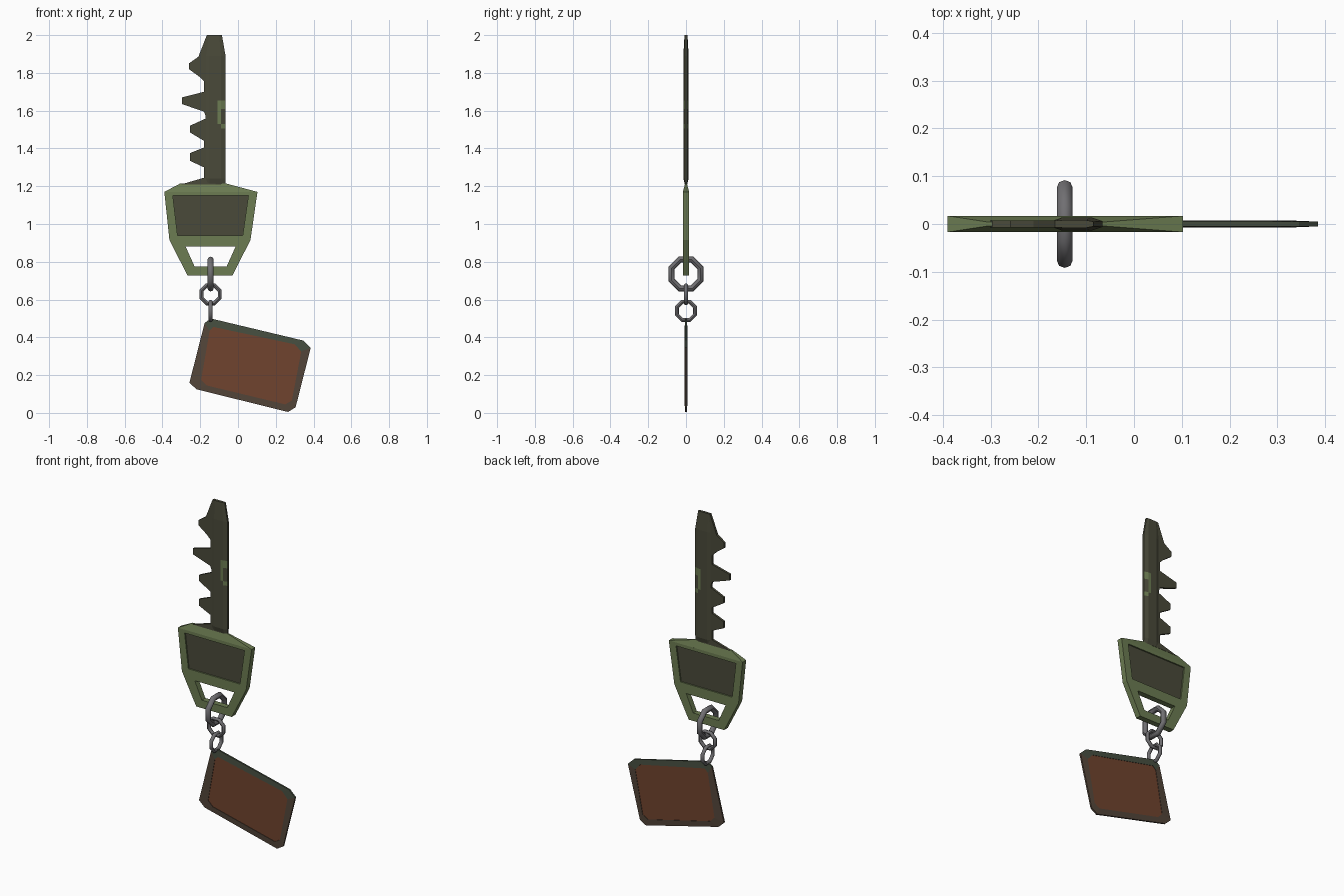
import bpy, bmesh, math
from mathutils import Matrix

if "Cube" in bpy.data.objects:
    bpy.data.objects.remove(bpy.data.objects["Cube"])


def material(name, rgb):
    m = bpy.data.materials.new(name)
    lin = [(c / 255 / 12.92) if c < 10 else ((c / 255 + 0.055) / 1.055) ** 2.4 for c in rgb]
    m.diffuse_color = (*lin, 1)
    m.use_nodes = True
    m.node_tree.nodes["Principled BSDF"].inputs["Base Color"].default_value = m.diffuse_color
    return m


GREEN = material("olive green", (108, 124, 82))
DARK = material("dark olive metal", (74, 74, 58))
METAL = material("grey steel", (112, 111, 114))
LEATHER = material("brown leather", (112, 67, 46))
RIM = material("dark brown rim", (84, 70, 58))
MOSS = material("mossy rim", (70, 78, 64))


def finish(name, bm, mats):
    bmesh.ops.remove_doubles(bm, verts=bm.verts, dist=1e-5)
    bmesh.ops.recalc_face_normals(bm, faces=bm.faces)
    me = bpy.data.meshes.new(name)
    bm.to_mesh(me)
    bm.free()
    for m in mats:
        me.materials.append(m)
    ob = bpy.data.objects.new(name, me)
    bpy.context.collection.objects.link(ob)
    return ob


def plate(name, outlines, half, mat):
    """Flat plate in the xz plane; outlines after the first are holes."""
    cu = bpy.data.curves.new(name, 'CURVE')
    cu.dimensions, cu.fill_mode, cu.extrude = '2D', 'BOTH', half
    for pts in outlines:
        s = cu.splines.new('POLY')
        s.points.add(len(pts) - 1)
        s.use_cyclic_u = True
        for p, (x, z) in zip(s.points, pts):
            p.co = (x, z, 0, 1)
    tmp = bpy.data.objects.new(name + "_curve", cu)
    me = bpy.data.meshes.new_from_object(tmp)
    bpy.data.objects.remove(tmp)
    bm = bmesh.new()
    bm.from_mesh(me)
    bpy.data.meshes.remove(me)
    bm.transform(Matrix.Rotation(math.pi / 2, 4, 'X'))
    for f in bm.faces:
        f.material_index = 0
        f.smooth = False
    return finish(name, bm, [mat])


def loft(bm, rings, caps=True):
    rows = [[bm.verts.new(p) for p in r] for r in rings]
    n = len(rows[0])
    for a, b in zip(rows, rows[1:]):
        for i in range(n):
            j = (i + 1) % n
            bm.faces.new((a[i], a[j], b[j], b[i]))
    if caps:
        bm.faces.new(rows[0])
        bm.faces.new(rows[-1])


# Toothed side of the blade
teeth = [(-.12, 1.21), (-.30, 1.21), (-.18, 1.245), (-.18, 1.30), (-.255, 1.335),
         (-.255, 1.375), (-.18, 1.405), (-.18, 1.44), (-.255, 1.485), (-.255, 1.52),
         (-.167, 1.56), (-.18, 1.595), (-.297, 1.635), (-.297, 1.67), (-.18, 1.70),
         (-.18, 1.755), (-.205, 1.78), (-.26, 1.82), (-.26, 1.85), (-.21, 1.885),
         (-.165, 2.0), (-.12, 2.0)]
plate("blade_teeth", [teeth], .007, DARK)

# Bevelled shaft of the blade, lofted upwards, with a worn green mark near the edge
full = [(-.172, .006), (-.15, .014), (-.108, .014), (-.09, .014), (-.066, .006)]
tip = [(-.165, .005), (-.15, .008), (-.115, .008), (-.10, .008), (-.085, .005)]


def section(prof, z, k=1.0):
    return [(x, -y * k, z) for x, y in prof] + [(x, y * k, z) for x, y in reversed(prof)]


bm = bmesh.new()
levels = [(full, 1.205, .3), (full, 1.24, 1), (full, 1.505, 1), (full, 1.53, 1),
          (full, 1.61, 1), (full, 1.655, 1), (full, 1.89, 1), (tip, 2.0, 1)]
loft(bm, [section(*lv) for lv in levels])
for f in bm.faces:
    c = f.calc_center_median()
    flat_mark = -.108 < c.x < -.09 and 1.53 < c.z < 1.655
    slope_mark = c.x > -.09 and abs(c.y) > .007 and (1.61 < c.z < 1.655 or 1.505 < c.z < 1.53)
    f.material_index = int(flat_mark or slope_mark)
finish("blade_shaft", bm, [DARK, GREEN])

# Handle frame with a panel opening and a ring opening
outer = [(-.39, 1.17), (.103, 1.17), (.066, .915), (-.03, .727), (-.267, .727), (-.363, .915)]
window = [(-.345, 1.15), (.055, 1.15), (.025, .94), (-.32, .94)]
ring_hole = [(-.277, .88), (-.013, .88), (-.06, .775), (-.23, .775)]
plate("handle_frame", [outer, window, ring_hole], .017, GREEN)
plate("handle_panel", [[(-.35, 1.155), (.06, 1.155), (.03, .935), (-.325, .935)]], .009, DARK)

# Tapered shoulder joining handle and blade
bm = bmesh.new()
loft(bm, [[(-.39, -.017, 1.17), (.103, -.017, 1.17), (.103, .017, 1.17), (-.39, .017, 1.17)],
          [(-.305, -.004, 1.215), (-.066, -.004, 1.215), (-.066, .004, 1.215), (-.305, .004, 1.215)]])
finish("handle_shoulder", bm, [GREEN])


# Chain links: eight-sided rings, alternating direction
def link(name, z, radius, thick, turned):
    bm = bmesh.new()
    rings = []
    for i in range(9):
        a = math.tau * (i + .5) / 8
        ring = []
        for j in range(8):
            b = math.tau * j / 8
            r = radius + thick * math.cos(b)
            u, v, w = r * math.cos(a), r * math.sin(a), thick * math.sin(b)
            ring.append((-.145 + (w if turned else u), u if turned else w, z + v))
        rings.append(ring)
    loft(bm, rings, caps=False)
    ob = finish(name, bm, [METAL])
    for p in ob.data.polygons:
        p.use_smooth = True
    ob.data.set_sharp_from_angle(angle=math.radians(46))


link("large_link", .735, .083, .0165, True)
link("middle_link", .628, .052, .011, False)
link("small_link", .54, .052, .011, True)

# Tag rim: bevelled border around a recessed leather panel
tag = [(-.145, .50), (.345, .383), (.385, .345), (.305, .03),
       (.265, .005), (-.22, .125), (-.257, .16), (-.177, .475)]
inner = [(-.13, .455), (.30, .363), (.335, .325), (.285, .065),
         (.25, .045), (-.165, .145), (-.195, .175), (-.15, .435)]
bm = bmesh.new()
loops = [(tag, -.005), (inner, -.007), (inner, .007), (tag, .005), (tag, -.005)]
loft(bm, [[(x, y, z) for x, z in pts] for pts, y in loops], caps=False)
for f in bm.faces:
    c = f.calc_center_median()
    f.material_index = int(c.z + .24 * c.x > .40)
finish("tag_rim", bm, [RIM, MOSS])
plate("tag_panel", [inner], .0045, LEATHER)
